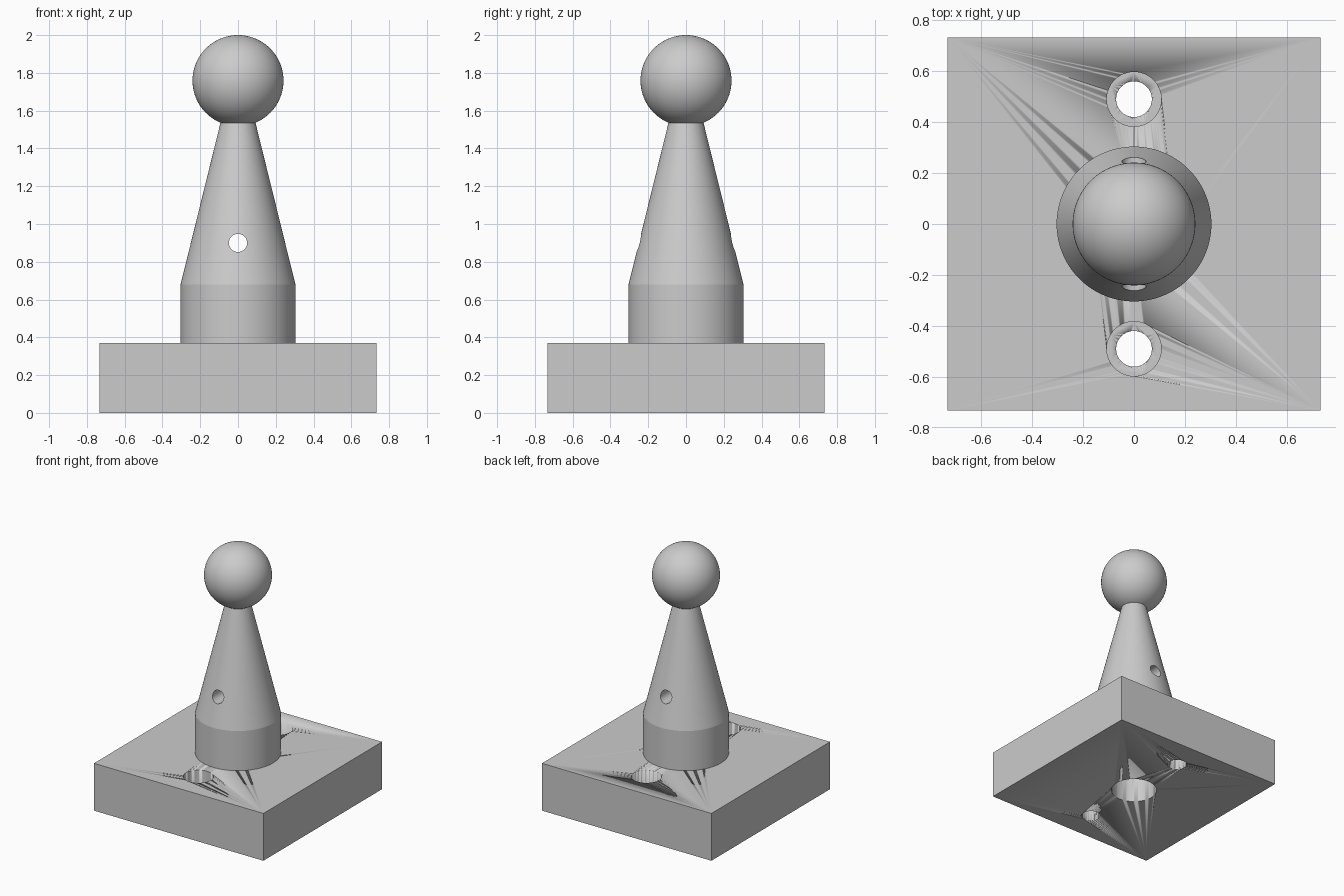
import bpy
import math

if "Cube" in bpy.data.objects:
    bpy.data.objects.remove(bpy.data.objects["Cube"])

grey = bpy.data.materials.new("plain grey")
grey.use_nodes = True
colour = (0.6, 0.6, 0.6, 1)
grey.diffuse_color = colour
grey.node_tree.nodes["Principled BSDF"].inputs["Base Color"].default_value = colour


def finish(name, angle=30):
    ob = bpy.context.object
    ob.name = name
    if not ob.data.materials:
        ob.data.materials.append(grey)
    bpy.ops.object.shade_smooth_by_angle(angle=math.radians(angle))
    return ob


def cylinder(name, radius, low, high, y=0, top=None):
    bpy.ops.mesh.primitive_cone_add(
        vertices=96, radius1=radius, radius2=radius if top is None else top,
        depth=high - low, location=(0, y, (low + high) / 2))
    return finish(name)


def combine(target, tools, operation):
    """Apply one boolean per tool, then discard the tools."""
    bpy.context.view_layer.objects.active = target
    for tool in tools:
        tool.hide_render = True
        mod = target.modifiers.new(tool.name, "BOOLEAN")
        mod.operation, mod.object, mod.solver = operation, tool, "EXACT"
        bpy.ops.object.modifier_apply(modifier=mod.name)
        bpy.data.objects.remove(tool)


BASE_TOP, SHOULDER, NECK = 0.37, 0.68, 1.535

# Square base with two counterbored bolt holes and a central bore
bpy.ops.mesh.primitive_cube_add(size=1, location=(0, 0, BASE_TOP / 2))
base = bpy.context.object
base.scale = (1.466, 1.466, BASE_TOP)
bpy.ops.object.transform_apply(location=False, rotation=False, scale=True)
base = finish("base")
cutters = [cylinder("base_bore", 0.165, -0.1, 0.5)]
for y in (-0.49, 0.49):
    cutters.append(cylinder("bolt_hole", 0.07, -0.1, 0.5, y))
    cutters.append(cylinder("counterbore", 0.107, 0.17, 0.5, y))
combine(base, cutters, "DIFFERENCE")

# Tapered post: lathed profile of straight collar and cone
profile = [(0, BASE_TOP), (0.304, BASE_TOP), (0.304, SHOULDER), (0.093, NECK), (0, NECK)]
sides = 96
verts = [(r * math.cos(a), r * math.sin(a), z)
         for r, z in profile[1:-1]
         for a in (2 * math.pi * i / sides for i in range(sides))]
faces = [(k * sides + i, k * sides + (i + 1) % sides,
          (k + 1) * sides + (i + 1) % sides, (k + 1) * sides + i)
         for k in range(2) for i in range(sides)]
faces += [tuple(reversed(range(sides))), tuple(range(2 * sides, 3 * sides))]
mesh = bpy.data.meshes.new("post")
mesh.from_pydata(verts, [], faces)
post = bpy.data.objects.new("post", mesh)
bpy.context.collection.objects.link(post)
bpy.ops.object.select_all(action="DESELECT")
post.select_set(True)
bpy.context.view_layer.objects.active = post
finish("post", 10)

# Bore continuing from the base, and the cross hole from front to back
bore = cylinder("post_bore", 0.165, 0.2, 0.6)
bpy.ops.mesh.primitive_cylinder_add(
    vertices=48, radius=0.048, depth=1, location=(0, 0, 0.9),
    rotation=(math.pi / 2, 0, 0))
combine(post, [bore, finish("cross_hole")], "DIFFERENCE")
bpy.ops.object.select_all(action="DESELECT")
post.select_set(True)
bpy.context.view_layer.objects.active = post
bpy.ops.object.shade_smooth_by_angle(angle=math.radians(10))

# Ball on top
bpy.ops.mesh.primitive_uv_sphere_add(
    segments=96, ring_count=48, radius=0.241, location=(0, 0, 1.759))
finish("ball")
